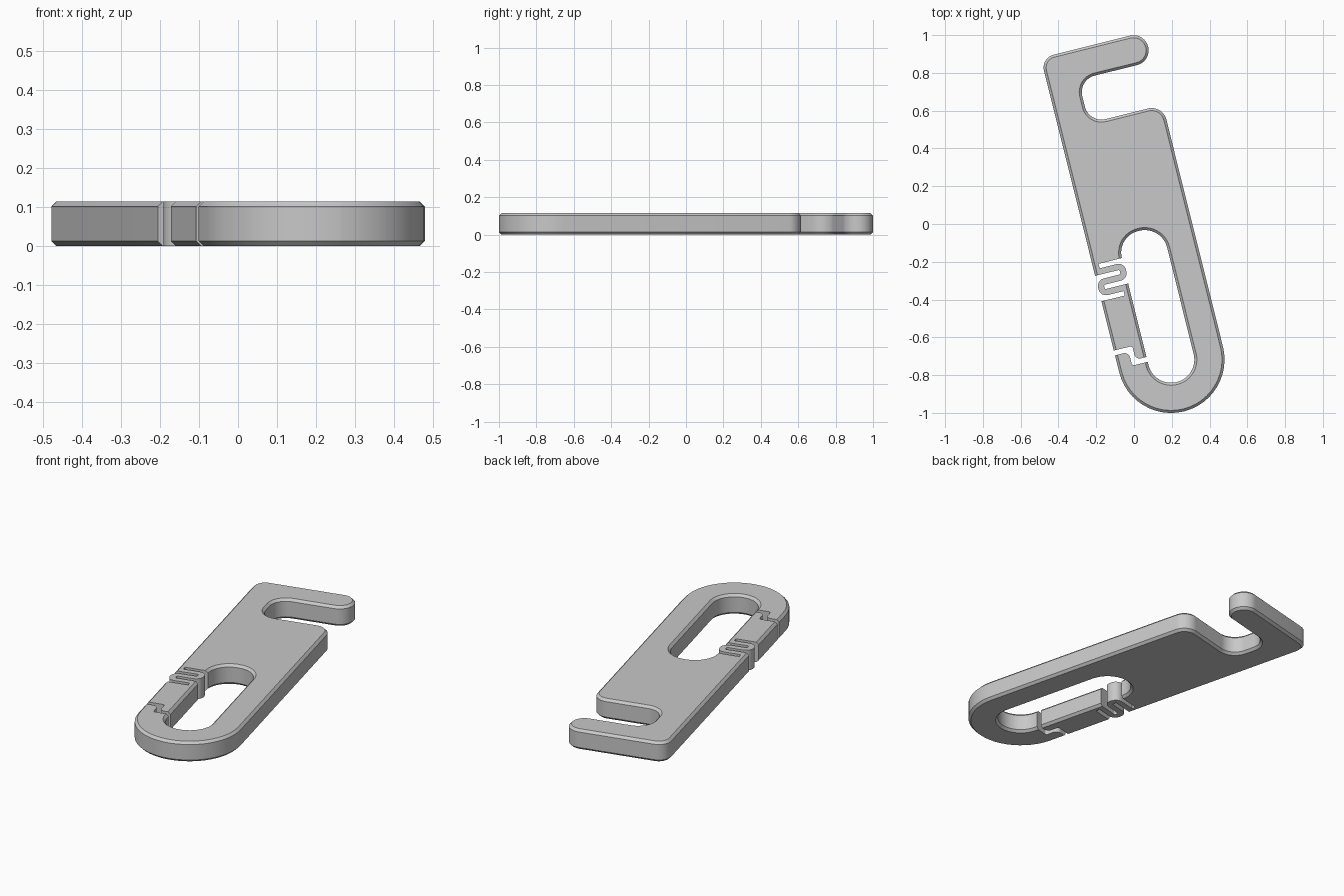
import bpy, bmesh, math
from mathutils import Vector, Matrix

if "Cube" in bpy.data.objects:
    bpy.data.objects.remove(bpy.data.objects["Cube"])

PLACE = Matrix.Translation((0.002, 0, 0)) @ Matrix.Rotation(math.radians(14), 4, 'Z')
H, C = 0.115, 0.0135                  # thickness, chamfer
L, R = -0.268, 0.298                  # long edges
EYE_L, EYE_R = -0.108, 0.138          # sides of the long eye
TOP, END = -0.159, -0.355             # spring gap
W, SLIT = 0.0333, 0.024               # spring strip and slit widths

mat = bpy.data.materials.new("grey_plastic")
mat.diffuse_color = (0.58, 0.58, 0.58, 1)
mat.use_nodes = True
mat.node_tree.nodes["Principled BSDF"].inputs["Base Color"].default_value = mat.diffuse_color


def rounded(pts, closed=True, seg=12):
    """Fillet every (x, y, radius) corner of a path."""
    out, n = [], len(pts)
    for i, (x, y, *rad) in enumerate(pts):
        p = Vector((x, y))
        if not rad:
            out.append(p)
            continue
        r = rad[0]
        a = (Vector(pts[i - 1][:2]) - p).normalized()
        b = (Vector(pts[(i + 1) % n][:2]) - p).normalized()
        half = math.acos(max(-1, min(1, a.dot(b)))) / 2
        centre = p + (a + b).normalized() * (r / math.sin(half))
        s = p + a * (r / math.tan(half)) - centre
        e = p + b * (r / math.tan(half)) - centre
        sweep = math.atan2(s.x * e.y - s.y * e.x, s.dot(e))
        k = max(3, round(seg * abs(sweep) / (math.pi / 2)))
        for j in range(k + 1):
            t = sweep * j / k
            out.append(centre + Vector((s.x * math.cos(t) - s.y * math.sin(t),
                                        s.x * math.sin(t) + s.y * math.cos(t))))
    return out


def normal(a, b):
    d = (b - a).normalized()
    return Vector((-d.y, d.x))


def is_slit(p):
    """Edges inside the spring gap and the latch slit stay square."""
    return (L + 0.002 < p.x < EYE_L - 0.002
            and (END - 0.01 < p.y < TOP + 0.01 or -0.73 < p.y < -0.62))


def inset(pts, d):
    """Move each edge of a counter-clockwise outline inwards, except slits."""
    out, n = [], len(pts)
    for i, p in enumerate(pts):
        q, s = pts[i - 1], pts[(i + 1) % n]
        n1, n2 = normal(q, p), normal(p, s)
        d1 = 0 if is_slit((q + p) / 2) else d
        d2 = 0 if is_slit((p + s) / 2) else d
        det = n1.x * n2.y - n1.y * n2.x
        if abs(det) < 0.3:
            out.append(p + (n1 + n2) * (min(d1, d2) / (1 + n1.dot(n2))))
        else:
            out.append(p + Vector((d1 * n2.y - d2 * n1.y, d2 * n1.x - d1 * n2.x)) / det)
    return out


def prism(name, pts, levels):
    """Stack copies of an outline at (z, inset) levels and cap the ends."""
    bm = bmesh.new()
    rings = [[bm.verts.new((p.x, p.y, z)) for p in (inset(pts, d) if d else pts)]
             for z, d in levels]
    n = len(pts)
    for lo, hi in zip(rings, rings[1:]):
        for i in range(n):
            j = (i + 1) % n
            bm.faces.new((lo[i], lo[j], hi[j], hi[i]))
    caps = [bm.faces.new(rings[0][::-1]), bm.faces.new(rings[-1])]
    bm.normal_update()
    bmesh.ops.triangulate(bm, faces=caps)
    bm.transform(PLACE)
    bm.normal_update()
    me = bpy.data.meshes.new(name)
    bm.to_mesh(me)
    bm.free()
    me.materials.append(mat)
    ob = bpy.data.objects.new(name, me)
    bpy.context.collection.objects.link(ob)
    bpy.ops.object.select_all(action='DESELECT')
    ob.select_set(True)
    bpy.context.view_layer.objects.active = ob
    bpy.ops.object.shade_smooth_by_angle(angle=math.radians(30))
    return ob


CHAMFERED = [(0, C), (C, 0), (H - C, 0), (H, C)]

# Plate: rounded lower end, open hook at the top, long eye opened by the gate
BOT, EYE_BOT, EYE_TOP = -1.026, -0.866, -0.041
ROOT = TOP - SLIT - W
prism("clip_plate", rounded([
    (L, -0.65), (L, BOT, 0.2825), (R, BOT, 0.2825), (R, 0.576, 0.08),
    (-0.104, 0.576, 0.09), (-0.104, 0.813, 0.09), (R, 0.813, 0.0798),
    (R, 0.973, 0.0798), (L, 0.973, 0.07), (L, ROOT), (L + W, ROOT),
    (L + W, TOP), (EYE_L, TOP),
    (EYE_L, EYE_TOP, 0.117), (EYE_R, EYE_TOP, 0.122), (EYE_R, EYE_BOT, 0.1225),
    (EYE_L, EYE_BOT, 0.1225), (EYE_L, -0.725), (-0.193, -0.725, 0.012),
    (-0.193, -0.65, 0.03)]), CHAMFERED)

# Gate with a stepped latch end
TIP = END + SLIT + W
prism("gate", rounded([
    (L, -0.624), (-0.167, -0.624, 0.012), (-0.167, -0.699, 0.03),
    (EYE_L, -0.699), (EYE_L, TIP), (EYE_L - W, TIP), (EYE_L - W, END),
    (L, END)]), CHAMFERED)

# Folded flat spring that joins the gate to the plate
left, right = L + W / 2, EYE_L + 0.006 - W / 2
v = [TOP - SLIT - W / 2 - i * (W + SLIT) for i in range(3)]
path = rounded([(L + W, v[0]), (right, v[0], 0.024), (right, v[1], 0.024),
                (left, v[1], 0.024), (left, v[2], 0.024), (EYE_L - W, v[2])], seg=6)
norms = [normal(path[max(i - 1, 0)], path[min(i + 1, len(path) - 1)])
         for i in range(len(path))]
ribbon = ([p - n * W / 2 for p, n in zip(path, norms)]
          + [p + n * W / 2 for p, n in zip(path, norms)][::-1])
prism("gate_spring", ribbon, [(0, 0), (H, 0)])
